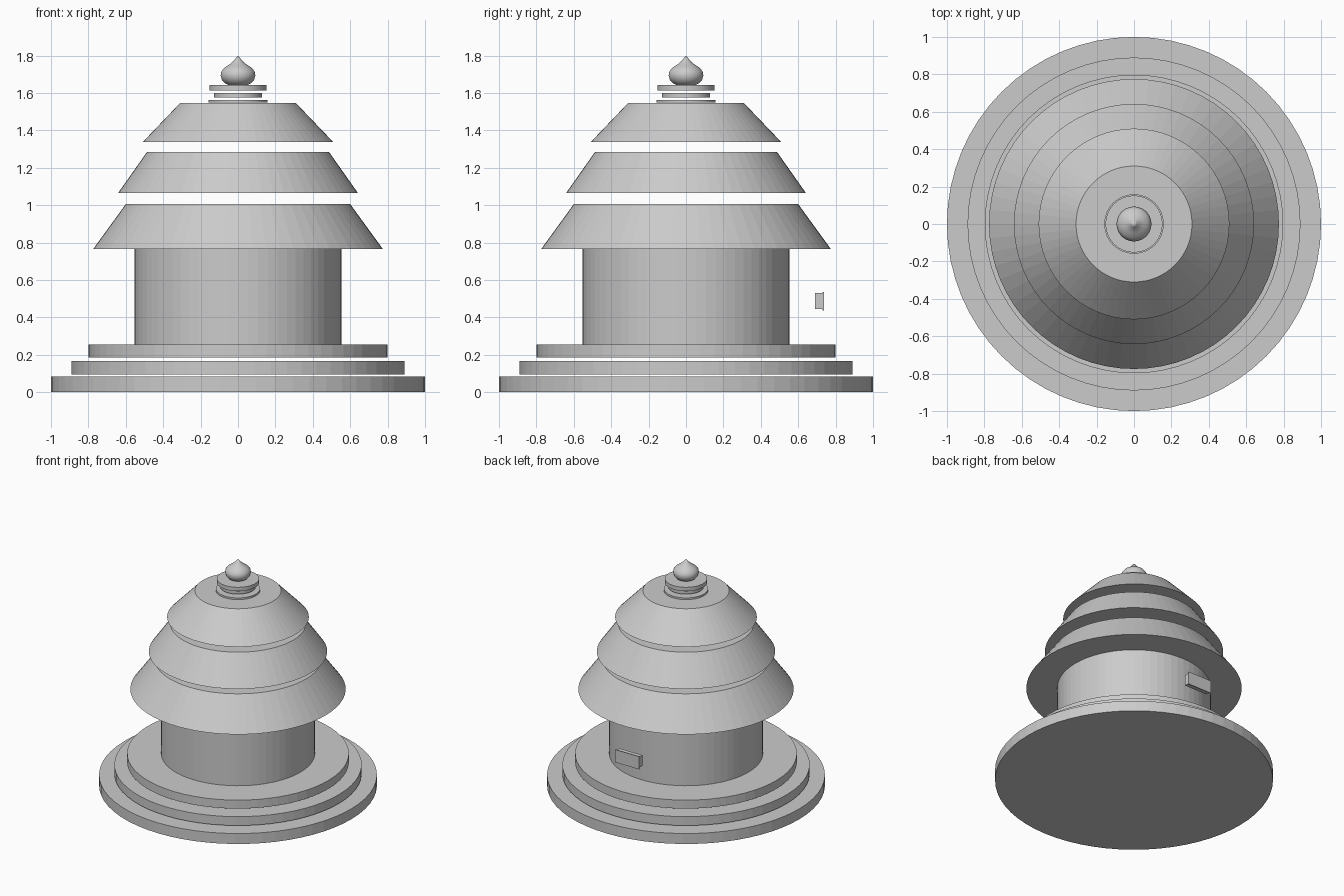
import bpy, bmesh, math

if "Cube" in bpy.data.objects:
    bpy.data.objects.remove(bpy.data.objects["Cube"])

SIDES = 64


def lathe(name, profile, smooth=False):
    """Spin (radius, z) points from bottom to top into a closed solid."""
    bm = bmesh.new()
    rings = []
    for r, z in profile:
        if r == 0:
            rings.append([bm.verts.new((0, 0, z))])
        else:
            rings.append([bm.verts.new((r * math.cos(2 * math.pi * i / SIDES),
                                        r * math.sin(2 * math.pi * i / SIDES), z))
                          for i in range(SIDES)])
    for a, b in zip(rings, rings[1:]):
        for i in range(SIDES):
            j = (i + 1) % SIDES
            if len(b) == 1:
                bm.faces.new((a[i], a[j], b[0]))
            else:
                bm.faces.new((a[i], a[j], b[j], b[i]))
    bm.faces.new(rings[0][::-1])
    if len(rings[-1]) > 1:
        bm.faces.new(rings[-1])
    mesh = bpy.data.meshes.new(name)
    bm.to_mesh(mesh)
    bm.free()
    obj = bpy.data.objects.new(name, mesh)
    bpy.context.collection.objects.link(obj)
    if smooth:
        mesh.shade_smooth()
    return obj


def box(name, lo, hi):
    bpy.ops.mesh.primitive_cube_add(
        size=1, location=[(a + b) / 2 for a, b in zip(lo, hi)])
    obj = bpy.context.object
    obj.name = name
    obj.scale = [b - a for a, b in zip(lo, hi)]


# Stepped base discs: radius, bottom, top
for i, (r, z0, z1) in enumerate([(1.0, 0, 0.083), (0.89, 0.095, 0.166),
                                 (0.798, 0.187, 0.254)], 1):
    lathe(f"base_step_{i}", [(r, z0), (r, z1)])

# Round body
lathe("body", [(0.553, 0.254), (0.553, 0.765)])

# Roof tiers: bottom radius, top radius, bottom, top
for i, (r0, r1, z0, z1) in enumerate([(0.775, 0.60, 0.765, 1.006),
                                      (0.642, 0.487, 1.064, 1.284),
                                      (0.51, 0.31, 1.337, 1.546)], 1):
    lathe(f"roof_tier_{i}", [(r0, z0), (r1, z1)])

# Small discs under the finial
for i, (r, z0, z1) in enumerate([(0.159, 1.548, 1.562), (0.128, 1.577, 1.60),
                                 (0.152, 1.612, 1.643)], 1):
    lathe(f"finial_disc_{i}", [(r, z0), (r, z1)])

# Onion-shaped finial
lathe("finial_bulb", [(0.052, 1.643), (0.07, 1.652), (0.086, 1.67), (0.093, 1.693),
                      (0.089, 1.715), (0.075, 1.733), (0.052, 1.749),
                      (0.033, 1.762), (0.017, 1.78), (0, 1.80)], smooth=True)

# Sign box and its face plate at the back
box("sign_box", (-0.10, 0.69, 0.445), (0.10, 0.731, 0.53))
box("sign_plate", (-0.105, 0.731, 0.436), (0.105, 0.738, 0.537))
